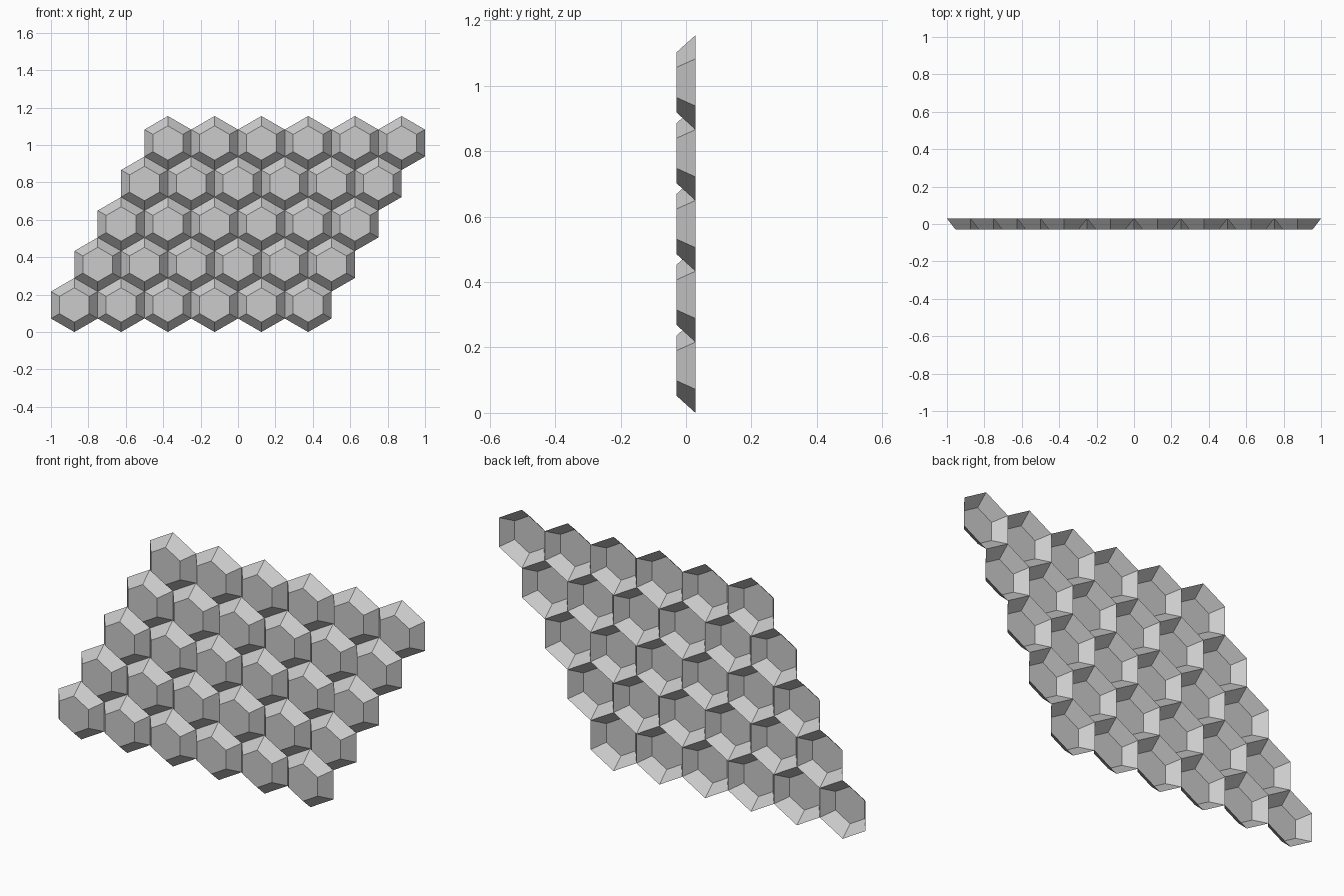
import bpy
import bmesh
from math import pi, sin, cos, sqrt

default = bpy.data.objects.get("Cube")
if default:
    bpy.data.objects.remove(default, do_unlink=True)

COLUMNS, ROWS = 6, 5
WIDTH = 0.25                  # tile width, flat to flat
RIM = WIDTH / sqrt(3)         # back rim radius
FACE = 0.092                  # front face radius
DEPTH = 0.058
ROW_STEP = RIM * 1.5

# Single flat colour
grey = bpy.data.materials.new("light_grey")
grey.use_nodes = True
colour = (0.6, 0.6, 0.6, 1)
grey.diffuse_color = colour
grey.node_tree.nodes["Principled BSDF"].inputs["Base Color"].default_value = colour


def hexagon(bm, radius, y):
    """Pointed-top hexagon in the xz plane."""
    angles = [pi / 6 + i * pi / 3 for i in range(6)]
    return [bm.verts.new((radius * cos(a), y, radius * sin(a))) for a in angles]


# Bevelled hexagonal shell, open at the back
bm = bmesh.new()
rim = hexagon(bm, RIM, DEPTH / 2)
face = hexagon(bm, FACE, -DEPTH / 2)
bm.faces.new(face)
for i in range(6):
    j = (i + 1) % 6
    bm.faces.new((rim[i], rim[j], face[j], face[i]))
tile_mesh = bpy.data.meshes.new("hex_tile")
bm.to_mesh(tile_mesh)
bm.free()
tile_mesh.materials.append(grey)

# Slanted honeycomb: each row shifts half a tile to the left side
for row in range(ROWS):
    for col in range(COLUMNS):
        tile = bpy.data.objects.new(f"hex_tile_row{row + 1}_{col + 1}", tile_mesh)
        x = (col - (COLUMNS - 1) / 2) + (row - (ROWS - 1) / 2) / 2
        tile.location = (x * WIDTH, 0, RIM + row * ROW_STEP)
        bpy.context.collection.objects.link(tile)
